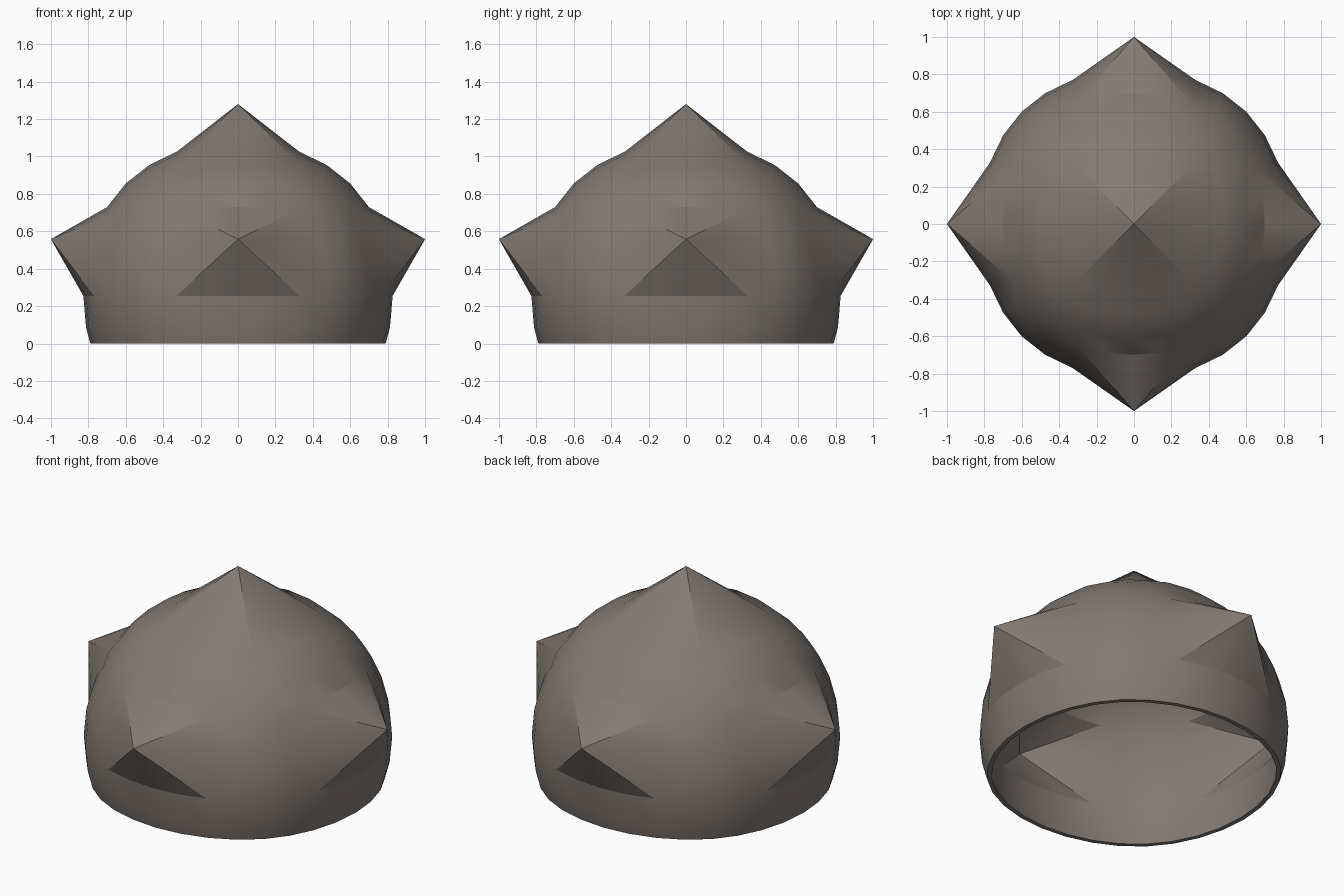
import bpy, bmesh, math
from mathutils import Vector

if "Cube" in bpy.data.objects:
    bpy.data.objects.remove(bpy.data.objects["Cube"])

CENTRE_Z = 0.255   # height of the ball's equator

mat = bpy.data.materials.new("warm grey stone")
mat.diffuse_color = (0.23, 0.195, 0.17, 1)
mat.use_nodes = True
mat.node_tree.nodes["Principled BSDF"].inputs["Base Color"].default_value = mat.diffuse_color

# Round body: a cube subdivided into a quad ball
bpy.ops.mesh.primitive_cube_add(size=1.97)
dome = bpy.context.object
dome.name = dome.data.name = "spiked_dome_shell"
sub = dome.modifiers.new("round", 'SUBSURF')
sub.levels = 3
bpy.ops.object.modifier_apply(modifier=sub.name)

bm = bmesh.new()
bm.from_mesh(dome.data)


def spike(direction, lift, reach, low, high):
    """Replace a patch of ball faces with a pyramid rising to one apex."""
    d = Vector(direction)
    up = Vector((0, 0, 1)) if d.z == 0 else Vector((0, 1, 0))
    side = d.cross(up)
    patch = []
    for f in bm.faces:
        c = f.calc_center_median()
        if c.dot(d) > 0.4 and abs(c.dot(side)) < 0.3 and low < c.dot(up) < high:
            patch.append(f)
    inside = set(patch)
    rim = [e for f in patch for e in f.edges
           if sum(g in inside for g in e.link_faces) == 1]
    bmesh.ops.delete(bm, geom=patch, context='FACES')
    apex = bm.verts.new(d * reach + up * lift)
    for e in rim:
        bm.faces.new((e.verts[0], e.verts[1], apex))


# Four side spikes and one on top
for d in ((1, 0, 0), (-1, 0, 0), (0, 1, 0), (0, -1, 0)):
    spike(d, 0.303, 1.0, 0.0, 0.45)
spike((0, 0, 1), 0.0, 1.025, -0.3, 0.3)

# Flat open bottom
bmesh.ops.translate(bm, verts=bm.verts, vec=(0, 0, CENTRE_Z))
bmesh.ops.bisect_plane(bm, geom=bm.verts[:] + bm.edges[:] + bm.faces[:],
                       plane_co=(0, 0, 0), plane_no=(0, 0, 1), clear_inner=True)
bmesh.ops.recalc_face_normals(bm, faces=bm.faces)
bm.to_mesh(dome.data)
bm.free()

# Thin hollow wall
wall = dome.modifiers.new("wall", 'SOLIDIFY')
wall.thickness = 0.027
wall.offset = -1
bpy.ops.object.modifier_apply(modifier=wall.name)

# Keep the rim level on the ground
for v in dome.data.vertices:
    if v.co.z < 0.02:
        v.co.z = 0

dome.data.materials.clear()
dome.data.materials.append(mat)
bpy.ops.object.shade_smooth_by_angle(angle=math.radians(18))
